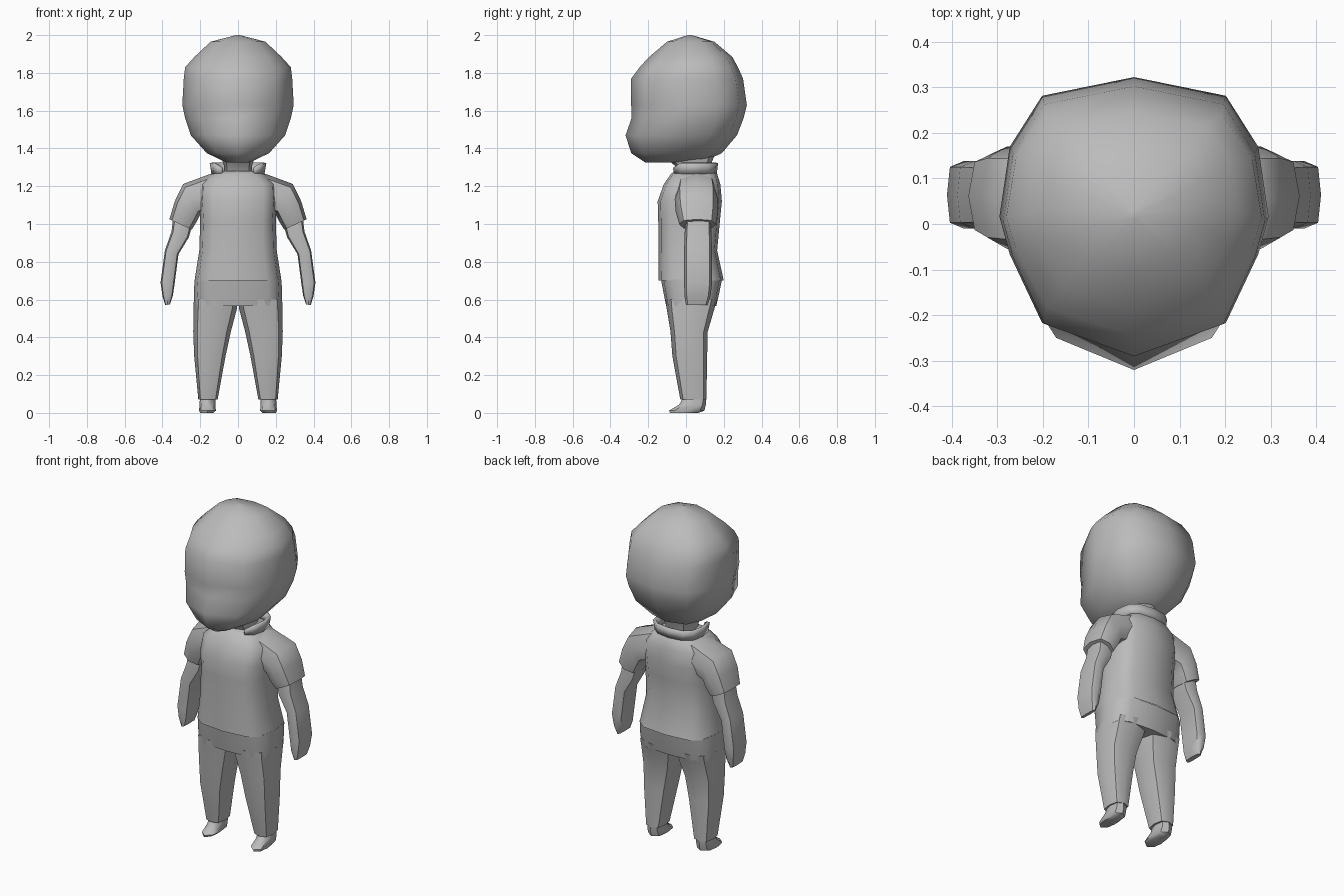
import bpy, bmesh, math

if "Cube" in bpy.data.objects:
    bpy.data.objects.remove(bpy.data.objects["Cube"], do_unlink=True)

# One plain clay colour
GREY = (0.5, 0.5, 0.5, 1)
clay = bpy.data.materials.new("clay_grey")
clay.use_nodes = True
clay.diffuse_color = GREY
bsdf = clay.node_tree.nodes["Principled BSDF"]
bsdf.inputs["Base Color"].default_value = GREY
bsdf.inputs["Roughness"].default_value = 0.8


def power(v, p):
    return math.copysign(abs(v) ** p, v) if abs(v) > 1e-6 else 0


def ring(a, b, y0, y1, n, px, py, pfront):
    """Rounded section spanning x-z points a to b and depth y0 to y1."""
    points = []
    for k in range(n):
        t = math.tau * k / n
        u = power(math.cos(t), px)
        s = math.sin(t)
        v = power(s, pfront if s < 0 else py)
        points.append(((a[0] + b[0]) / 2 + u * (a[0] - b[0]) / 2,
                       (y0 + y1) / 2 + v * (y1 - y0) / 2,
                       (a[1] + b[1]) / 2 + u * (a[1] - b[1]) / 2))
    return points


def finish(name, bm, mirror=False, angle=50):
    bmesh.ops.recalc_face_normals(bm, faces=bm.faces)
    mesh = bpy.data.meshes.new(name)
    bm.to_mesh(mesh)
    bm.free()
    mesh.materials.append(clay)
    obj = bpy.data.objects.new(name, mesh)
    bpy.context.collection.objects.link(obj)
    bpy.ops.object.select_all(action='DESELECT')
    obj.select_set(True)
    bpy.context.view_layer.objects.active = obj
    bpy.ops.object.shade_smooth_by_angle(angle=math.radians(angle))
    if mirror:
        obj.modifiers.new("mirror", 'MIRROR').use_mirror_merge = False
    return obj


def loft(name, sections, n=12, px=0.7, py=0.7, pfront=None, mirror=False,
         start=True, end=True, angle=50):
    bm = bmesh.new()
    rings = [[bm.verts.new(p) for p in ring(*s, n, px, py, pfront or py)]
             for s in sections]
    for r, q in zip(rings, rings[1:]):
        for k in range(n):
            j = (k + 1) % n
            bm.faces.new((r[k], r[j], q[j], q[k]))
    if start:
        bm.faces.new(rings[0])
    if end:
        bm.faces.new(rings[-1])
    return finish(name, bm, mirror, angle)


def level(z, w, y0, y1):
    """Horizontal section centred on x = 0."""
    return ((w, z), (-w, z), y0, y1)


def side(z, inner, outer, y0, y1):
    """Horizontal section on the left side."""
    return ((outer, z), (inner, z), y0, y1)


# Head: round skull with a protruding lower face
loft("head", [level(1.325, 0.06, -0.215, 0.08),
              level(1.375, 0.165, -0.29, 0.19),
              level(1.47, 0.25, -0.32, 0.27),
              level(1.56, 0.28, -0.288, 0.305),
              level(1.63, 0.295, -0.29, 0.322),
              level(1.77, 0.287, -0.29, 0.302),
              level(1.83, 0.28, -0.245, 0.275),
              level(1.885, 0.23, -0.195, 0.245),
              level(1.965, 0.145, -0.1, 0.15),
              level(2.0, 0.01, 0.01, 0.03)],
     px=0.55, py=1, pfront=1.9, angle=70)

# Neck, flaring into the head
loft("neck", [level(1.25, 0.075, -0.04, 0.12),
              level(1.31, 0.075, -0.06, 0.13),
              level(1.36, 0.09, -0.12, 0.15)], n=8)

# Shirt body, open at the hem
loft("shirt", [level(0.70, 0.23, -0.145, 0.2),
               level(0.86, 0.205, -0.145, 0.165),
               level(1.02, 0.2, -0.147, 0.18),
               level(1.12, 0.205, -0.15, 0.19),
               level(1.21, 0.2, -0.118, 0.182),
               level(1.265, 0.14, -0.08, 0.165),
               level(1.28, 0.1, -0.06, 0.15)], px=0.6, py=0.65, start=False)

# Short sleeves
loft("sleeve", [((0.12, 1.275), (0.16, 1.06), -0.05, 0.16),
                ((0.29, 1.212), (0.2, 1.05), -0.06, 0.17),
                ((0.335, 1.12), (0.22, 1.01), -0.055, 0.17),
                ((0.363, 1.025), (0.245, 0.97), -0.035, 0.158)],
     n=8, px=0.75, py=0.75, mirror=True)

# Bare arms ending in wedge-shaped hands
loft("arm", [((0.34, 1.06), (0.235, 1.02), 0.0, 0.13),
             ((0.352, 0.96), (0.26, 0.93), -0.008, 0.135),
             ((0.387, 0.86), (0.315, 0.84), -0.01, 0.138),
             ((0.41, 0.69), (0.336, 0.68), -0.01, 0.138),
             ((0.4, 0.62), (0.345, 0.62), -0.008, 0.13),
             ((0.385, 0.57), (0.36, 0.575), 0.0, 0.115)],
     n=8, px=0.55, py=0.55, mirror=True)

# Trousers: hips and two tapering legs
loft("hips", [level(0.565, 0.232, -0.105, 0.16),
              level(0.63, 0.234, -0.118, 0.175),
              level(0.705, 0.23, -0.132, 0.19)], px=0.55, py=0.6)
loft("trouser_leg", [side(0.60, 0.0, 0.234, -0.108, 0.165),
                     side(0.55, 0.006, 0.235, -0.102, 0.15),
                     side(0.43, 0.038, 0.237, -0.082, 0.115),
                     side(0.3, 0.066, 0.232, -0.072, 0.112),
                     side(0.07, 0.108, 0.21, -0.03, 0.108)],
     n=8, px=0.7, py=0.7, mirror=True)

# Small pointed feet
loft("foot", [side(0.0, 0.13, 0.2, -0.085, 0.065),
              side(0.012, 0.117, 0.206, -0.09, 0.098),
              side(0.045, 0.12, 0.204, -0.035, 0.105),
              side(0.09, 0.12, 0.2, -0.01, 0.105)],
     n=8, px=0.7, py=0.8, pfront=1.1, mirror=True)

# Collar band with a gap at the front
bm = bmesh.new()
steps = 10
rows = []
for k in range(steps + 1):
    t = math.radians(-60 + 300 * k / steps)
    u, v = power(math.cos(t), 0.7), power(math.sin(t), 0.7)
    drop = 0.025 if k in (0, steps) else 0
    rows.append([bm.verts.new((u * w, 0.043 + v * d, z)) for w, d, z in
                 ((0.125, 0.105, 1.265), (0.135, 0.112, 1.325 - drop))])
for r, q in zip(rows, rows[1:]):
    bm.faces.new((r[0], q[0], q[1], r[1]))
collar = finish("collar", bm)
thick = collar.modifiers.new("thickness", 'SOLIDIFY')
thick.thickness = 0.015
